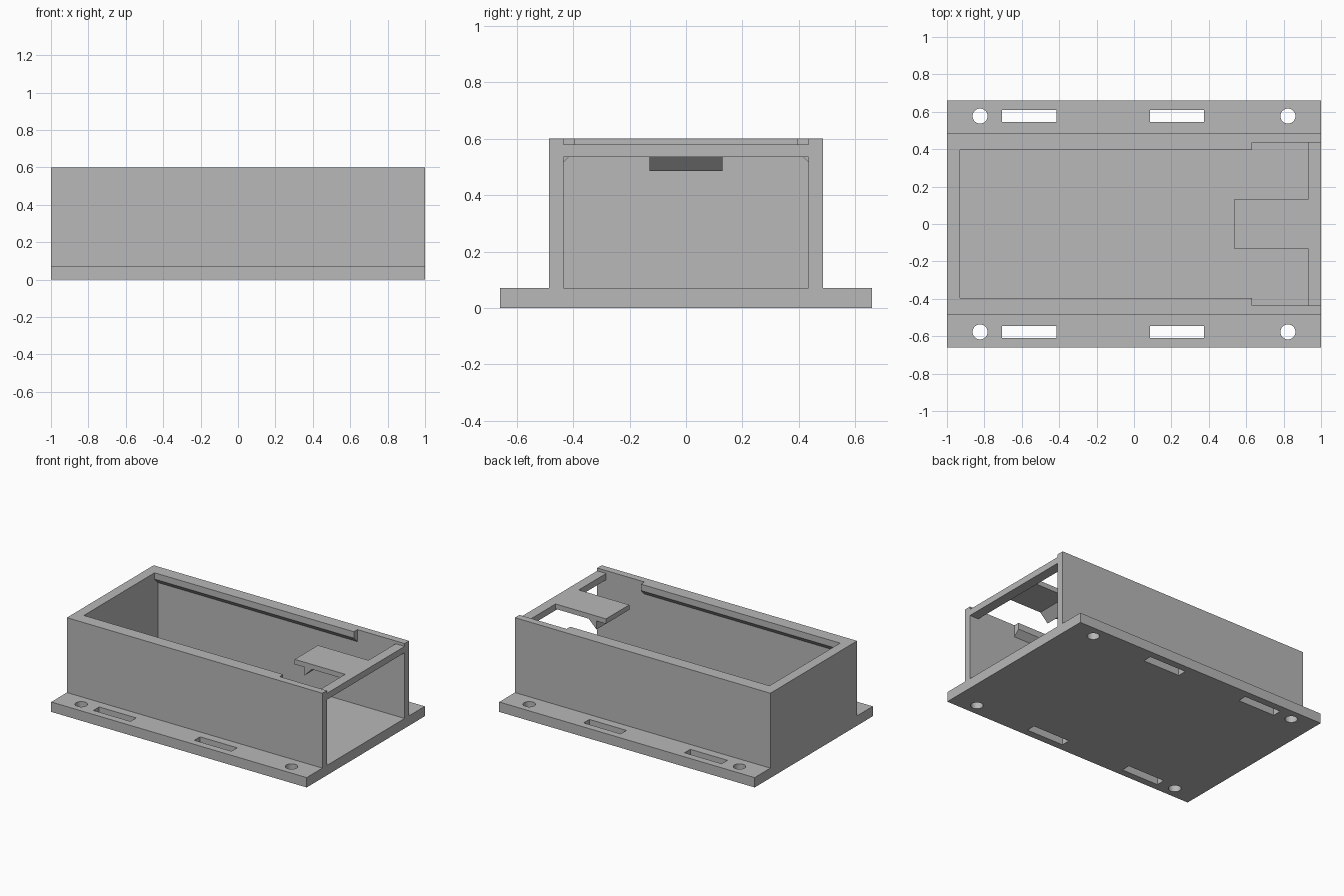
import bpy
import bmesh
from mathutils import Vector

cube = bpy.data.objects.get("Cube")
if cube:
    bpy.data.objects.remove(cube, do_unlink=True)

GREY = (0.48, 0.48, 0.48, 1.0)
mat = bpy.data.materials.new("plain grey")
mat.use_nodes = True
mat.diffuse_color = GREY
mat.node_tree.nodes["Principled BSDF"].inputs["Base Color"].default_value = GREY

# Shared dimensions
BASE_TOP, TOP = 0.07, 0.60
OUTER, INNER, LIP = 0.485, 0.435, 0.395
END = 0.93
LIP_END = 0.63
BAR_LOW, BAR_TOP = 0.535, 0.58


def prism(name, points, direction):
    """Extrude a closed outline along a direction."""
    bm = bmesh.new()
    face = bm.faces.new([bm.verts.new(p) for p in points])
    made = bmesh.ops.extrude_face_region(bm, geom=[face])["geom"]
    verts = [v for v in made if isinstance(v, bmesh.types.BMVert)]
    bmesh.ops.translate(bm, verts=verts, vec=Vector(direction))
    bmesh.ops.recalc_face_normals(bm, faces=bm.faces)
    mesh = bpy.data.meshes.new(name)
    bm.to_mesh(mesh)
    bm.free()
    mesh.materials.append(mat)
    obj = bpy.data.objects.new(name, mesh)
    bpy.context.collection.objects.link(obj)
    return obj


def box(name, x0, x1, y0, y1, z0, z1):
    outline = [(x0, y0, z0), (x1, y0, z0), (x1, y1, z0), (x0, y1, z0)]
    return prism(name, outline, (0, 0, z1 - z0))


def cylinder(name, x, y, radius):
    bpy.ops.mesh.primitive_cylinder_add(vertices=48, radius=radius, depth=1, location=(x, y, 0))
    obj = bpy.context.object
    obj.name = name
    obj.data.materials.append(mat)
    return obj


def cut(target, cutters):
    """Subtract the cutters, bake the result and discard them."""
    for cutter in cutters:
        cutter.hide_render = True
        mod = target.modifiers.new("cut", "BOOLEAN")
        mod.operation = "DIFFERENCE"
        mod.solver = "EXACT"
        mod.object = cutter
    bpy.context.view_layer.update()
    graph = bpy.context.evaluated_depsgraph_get()
    mesh = bpy.data.meshes.new_from_object(target.evaluated_get(graph))
    target.modifiers.clear()
    target.data = mesh
    for cutter in cutters:
        bpy.data.objects.remove(cutter, do_unlink=True)


# Mounting plate with screw holes and strap slots along both flanges
base = box("base_plate", -1, 1, -0.66, 0.66, 0, BASE_TOP)
cutters = []
for side in (-1, 1):
    y = 0.577 * side
    for x in (-0.823, 0.823):
        cutters.append(cylinder("hole_cutter", x, y, 0.04))
    for x in (-0.705, 0.085):
        cutters.append(box("slot_cutter", x, x + 0.29, y - 0.032, y + 0.032, -0.1, 0.2))
cut(base, cutters)

# Side walls, each with a lip chamfered underneath
for side, label in ((1, "back"), (-1, "front")):
    low, high = sorted((side * INNER, side * OUTER))
    box(label + "_wall", -1, 1, low, high, BASE_TOP, TOP)
    section = [(INNER, TOP), (LIP, TOP), (LIP, 0.555), (INNER, 0.515)]
    prism(label + "_lip", [(-END, side * y, z) for y, z in section], (END + LIP_END, 0, 0))

# Closed end wall and the cross bar over the open end
box("end_wall", -1, -END, -INNER, INNER, BASE_TOP, TOP)
box("cross_bar", END, 1, -INNER, INNER, BAR_LOW, BAR_TOP)

# Latch tab with a sloped hook below it
TAB, TAB_LOW = 0.13, 0.545
box("latch_tab", 0.535, END, -TAB, TAB, TAB_LOW, BAR_TOP)
hook = [(0.61, TAB_LOW), (0.61, 0.485), (0.67, TAB_LOW)]
prism("latch_hook", [(x, -TAB, z) for x, z in hook], (0, 2 * TAB, 0))
